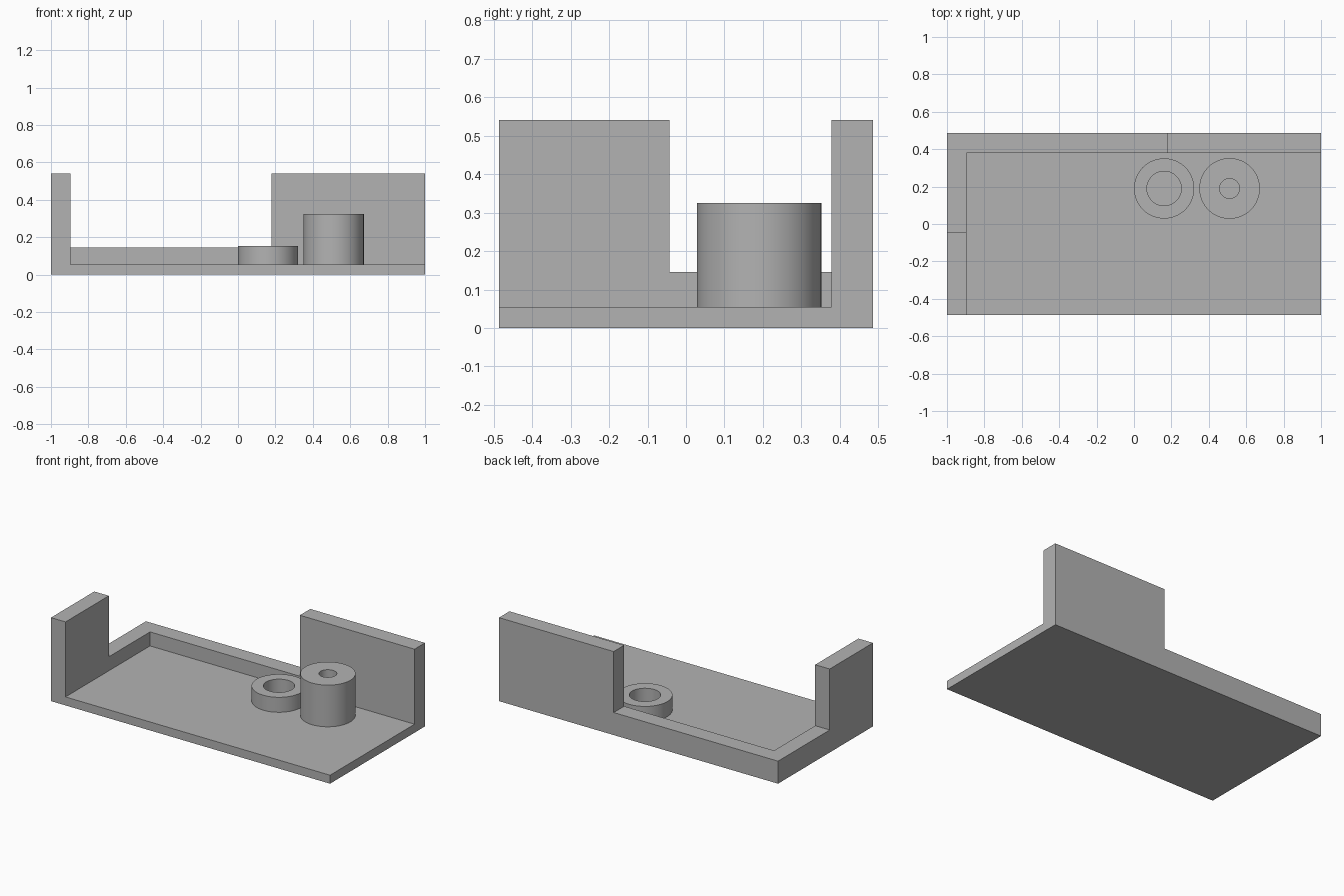
import bpy
import bmesh
from math import cos, sin, tau, radians

cube = bpy.data.objects.get("Cube")
if cube:
    bpy.data.objects.remove(cube, do_unlink=True)

grey = bpy.data.materials.new("plain_grey")
grey.use_nodes = True
colour = (0.45, 0.45, 0.45, 1)
grey.diffuse_color = colour
grey.node_tree.nodes["Principled BSDF"].inputs["Base Color"].default_value = colour

FLOOR, LOW, TALL = 0.055, 0.146, 0.541
HALF_DEPTH = 0.486


def add_object(name, bm):
    bmesh.ops.recalc_face_normals(bm, faces=bm.faces)
    mesh = bpy.data.meshes.new(name)
    bm.to_mesh(mesh)
    bm.free()
    mesh.materials.append(grey)
    obj = bpy.data.objects.new(name, mesh)
    bpy.context.collection.objects.link(obj)
    return obj


def box(name, low, high):
    bm = bmesh.new()
    bmesh.ops.create_cube(bm, size=1)
    for v in bm.verts:
        v.co = [(a + b) / 2 + c * (b - a) for a, b, c in zip(low, high, v.co)]
    return add_object(name, bm)


def activate(obj):
    bpy.ops.object.select_all(action="DESELECT")
    obj.select_set(True)
    bpy.context.view_layer.objects.active = obj


def carve(body, cutter):
    mod = body.modifiers.new("carve", "BOOLEAN")
    mod.operation = "DIFFERENCE"
    mod.solver = "EXACT"
    mod.object = cutter
    activate(body)
    bpy.ops.object.modifier_apply(modifier=mod.name)
    bpy.data.objects.remove(cutter, do_unlink=True)


def tube(name, x, y, outer, inner, top, sides=64):
    # Spin a rectangular section around the tube axis
    section = [(inner, FLOOR), (outer, FLOOR), (outer, top), (inner, top)]
    bm = bmesh.new()
    rings = [[bm.verts.new((x + r * cos(tau * i / sides), y + r * sin(tau * i / sides), z))
              for r, z in section] for i in range(sides)]
    for i in range(sides):
        a, b = rings[i - 1], rings[i]
        for k in range(4):
            bm.faces.new((a[k - 1], a[k], b[k], b[k - 1]))
    obj = add_object(name, bm)
    activate(obj)
    bpy.ops.object.shade_smooth_by_angle(angle=radians(30))


# Tray with two walls, cut from one block
tray = box("walled_tray", (-1, -HALF_DEPTH, 0), (1, HALF_DEPTH, TALL))
carve(tray, box("cavity_cutter", (-0.896, -0.7, FLOOR), (1.2, 0.379, 0.8)))

# Shared opening that lowers both walls around the back corner
carve(tray, box("corner_cutter", (-1.2, -0.043, LOW), (0.178, 0.7, 0.8)))

# Round posts standing on the floor
tube("short_ring", 0.161, 0.19, 0.161, 0.092, 0.152)
tube("tall_post", 0.511, 0.19, 0.162, 0.053, 0.325)
